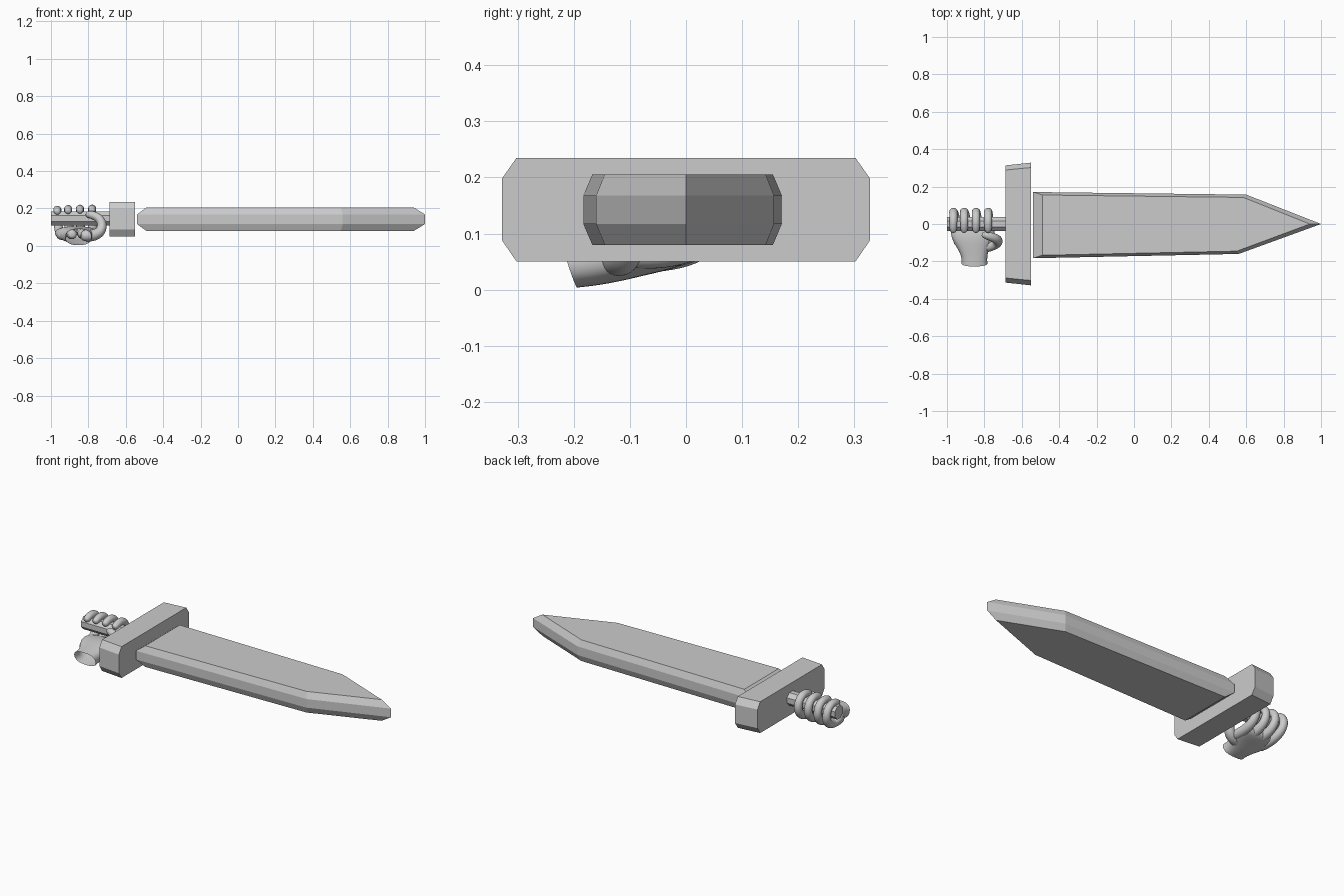
import bpy, bmesh, math
from mathutils import Vector

if "Cube" in bpy.data.objects:
    bpy.data.objects.remove(bpy.data.objects["Cube"])

grey = bpy.data.materials.new("light grey")
grey.diffuse_color = (0.6, 0.6, 0.6, 1)
grey.use_nodes = True
grey.node_tree.nodes["Principled BSDF"].inputs["Base Color"].default_value = grey.diffuse_color


def loft(name, rings, caps=(True, True), smooth=False):
    """Join closed rings of equal length into one skin."""
    bm = bmesh.new()
    vs = [[bm.verts.new(p) for p in r] for r in rings]
    n = len(vs[0])
    for a, b in zip(vs, vs[1:]):
        for i in range(n):
            j = (i + 1) % n
            bm.faces.new((a[i], a[j], b[j], b[i]))
    if caps[0]:
        bm.faces.new(vs[0][::-1])
    if caps[1]:
        bm.faces.new(vs[-1])
    bmesh.ops.recalc_face_normals(bm, faces=bm.faces)
    mesh = bpy.data.meshes.new(name)
    bm.to_mesh(mesh)
    bm.free()
    mesh.materials.append(grey)
    ob = bpy.data.objects.new(name, mesh)
    bpy.context.collection.objects.link(ob)
    if smooth:
        for p in mesh.polygons:
            p.use_smooth = True
        ob.modifiers.new("round", 'SUBSURF').levels = 2
        ob.modifiers["round"].render_levels = 2
    return ob


def tube(name, path, radii, sides=8):
    """Rounded limb swept along a path."""
    pts = [Vector(p) for p in path]
    # short extra rings round off both ends
    d0, d1 = (pts[0] - pts[1]).normalized(), (pts[-1] - pts[-2]).normalized()
    pts = [pts[0] + d0 * radii[0] * 0.6] + pts + [pts[-1] + d1 * radii[-1] * 0.7]
    radii = [radii[0] * 0.6] + list(radii) + [radii[-1] * 0.6]
    rings, u = [], None
    for i, p in enumerate(pts):
        t = (pts[min(i + 1, len(pts) - 1)] - pts[max(i - 1, 0)]).normalized()
        u = t.orthogonal() if u is None else u - t * u.dot(t)
        u.normalize()
        v = t.cross(u)
        rings.append([p + radii[i] * (u * math.cos(a) + v * math.sin(a))
                      for a in (2 * math.pi * k / sides for k in range(sides))])
    return loft(name, rings, smooth=True)


# Blade: full outline at mid height, inset outline on both flats
outer = [(-0.54, -0.183), (0.56, -0.160), (1.0, 0), (0.60, 0.157), (-0.54, 0.171)]
inner = [(-0.49, -0.167), (0.55, -0.145), (0.94, 0), (0.585, 0.142), (-0.49, 0.155)]
loft("blade", [[(x, y, z) for x, y in o] for o, z in
               ((inner, 0.08), (outer, 0.117), (outer, 0.168), (inner, 0.205))])

# Crossguard: chamfered bar, slightly wider toward the blade
bar = [(-0.302, 0.05), (0.302, 0.05), (0.328, 0.088), (0.328, 0.198),
       (0.302, 0.235), (-0.302, 0.235), (-0.328, 0.198), (-0.328, 0.088)]
loft("crossguard", [[(x, y * s, z) for y, z in bar]
                    for x, s in ((-0.687, 0.955), (-0.55, 1.0))])

# Handle: octagonal rod
rod = [(0.041 * math.cos(a), 0.147 + 0.041 * math.sin(a))
       for a in (math.pi / 8 + k * math.pi / 4 for k in range(8))]
loft("handle", [[(x, y, z) for y, z in rod] for x in (-1.0, -0.687)])

# Fingers: curl from the knuckles under the handle, up and over it
curl = [(-0.10, 0.062), (-0.04, 0.062), (0.015, 0.073), (0.052, 0.098), (0.069, 0.135),
        (0.062, 0.172), (0.035, 0.197), (0.0, 0.200), (-0.032, 0.188)]
thick = [0.030, 0.030, 0.028, 0.026, 0.025, 0.024, 0.024, 0.023, 0.022]
for i, x in enumerate((-0.966, -0.908, -0.845, -0.780)):
    base = -0.855 + (x + 0.873) * 0.9
    lift = (-0.004, 0, 0.002, 0.002)[i]
    path = [(base + (x - base) * min(1, k / 4), y, z + lift)
            for k, (y, z) in enumerate(curl)]
    tube("finger_%d" % (i + 1), path, thick)

# Palm: flattened sleeve from the open wrist to the knuckles
# each row: y, centre x, half width, low z, high z, lean of the lower edge in y
rows = [(-0.228, -0.853, 0.072, 0.002, 0.092, 0.034),
        (-0.205, -0.853, 0.070, 0.004, 0.094, 0.03),
        (-0.165, -0.856, 0.076, 0.008, 0.098, 0.02),
        (-0.115, -0.862, 0.098, 0.016, 0.104, 0.01),
        (-0.070, -0.864, 0.118, 0.025, 0.108, 0),
        (-0.025, -0.866, 0.118, 0.035, 0.103, 0),
        (0.010, -0.866, 0.100, 0.050, 0.090, 0)]
rings = []
for y, cx, w, lo, hi, lean in rows:
    ring = []
    for k in range(12):
        a = 2 * math.pi * k / 12
        c, s = math.cos(a), math.sin(a)
        ring.append((cx + w * math.copysign(abs(c) ** 0.8, c),
                     y + lean * (0.5 - 0.5 * s),
                     (lo + hi) / 2 + (hi - lo) / 2 * math.copysign(abs(s) ** 0.8, s)))
    rings.append(ring)
loft("palm", rings, caps=(False, True), smooth=True)

# Thumb: bows out toward the guard and rests on the near side of the handle
tube("thumb",
     [(-0.82, -0.125, 0.055), (-0.768, -0.115, 0.055), (-0.730, -0.100, 0.078),
      (-0.724, -0.088, 0.118), (-0.742, -0.076, 0.150), (-0.778, -0.064, 0.166),
      (-0.800, -0.058, 0.168)],
     [0.036, 0.036, 0.032, 0.029, 0.027, 0.024, 0.021])
